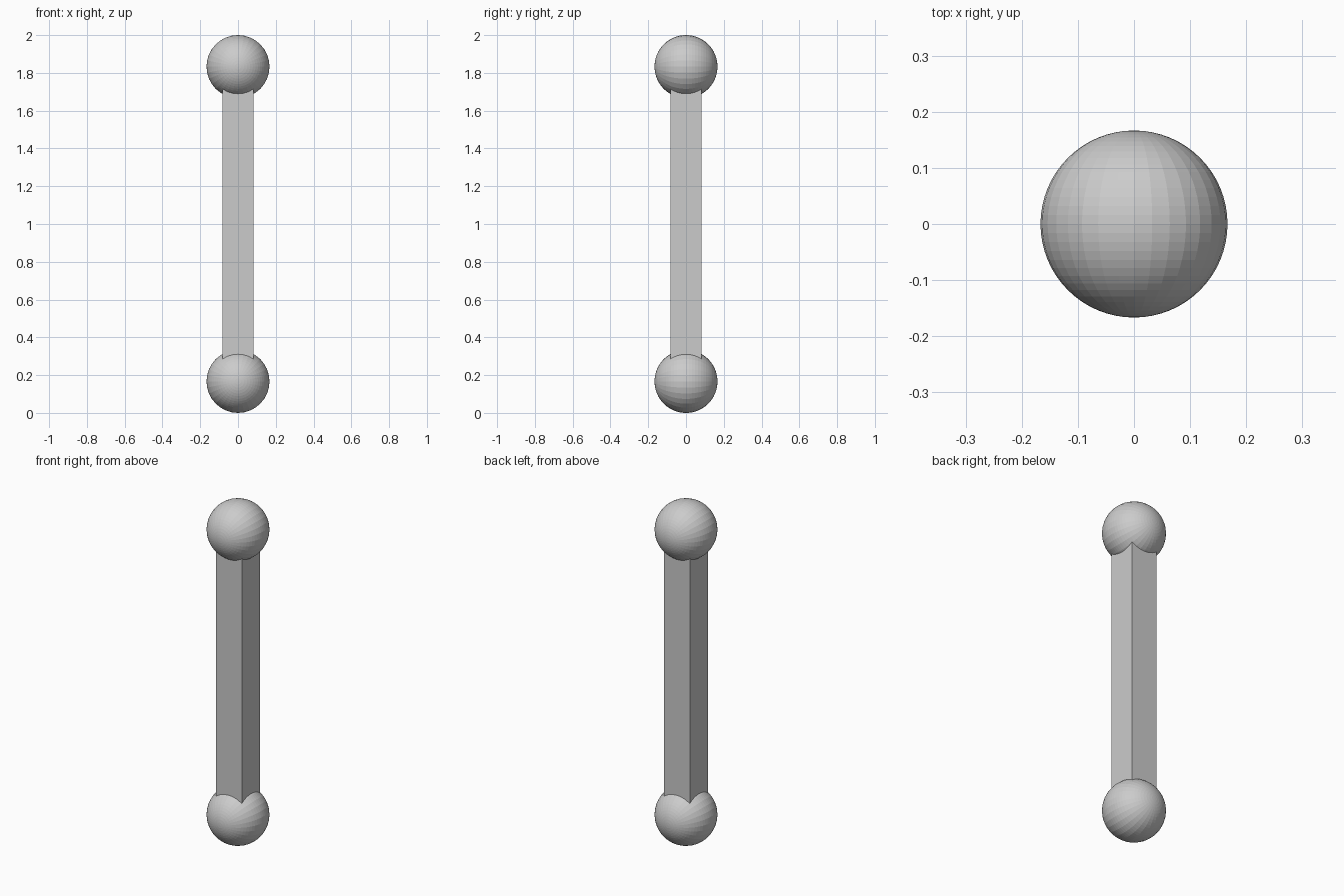
import bpy, math

if "Cube" in bpy.data.objects:
    bpy.data.objects.remove(bpy.data.objects["Cube"])

R = 1 / 6          # ball radius
HEIGHT = 2.0


def ball(name, z):
    # faceted ball with its poles along the y axis
    bpy.ops.mesh.primitive_uv_sphere_add(segments=32, ring_count=32, radius=R,
                                         location=(0, 0, z),
                                         rotation=(math.pi / 2, 0, 0))
    bpy.context.object.name = name


# balls at both ends
ball("lower_ball", R)
ball("upper_ball", HEIGHT - R)

# square bar running between the ball centres
bpy.ops.mesh.primitive_cube_add(size=1, location=(0, 0, HEIGHT / 2))
bar = bpy.context.object
bar.name = "square_bar"
bar.scale = (R, R, HEIGHT - 2 * R)
